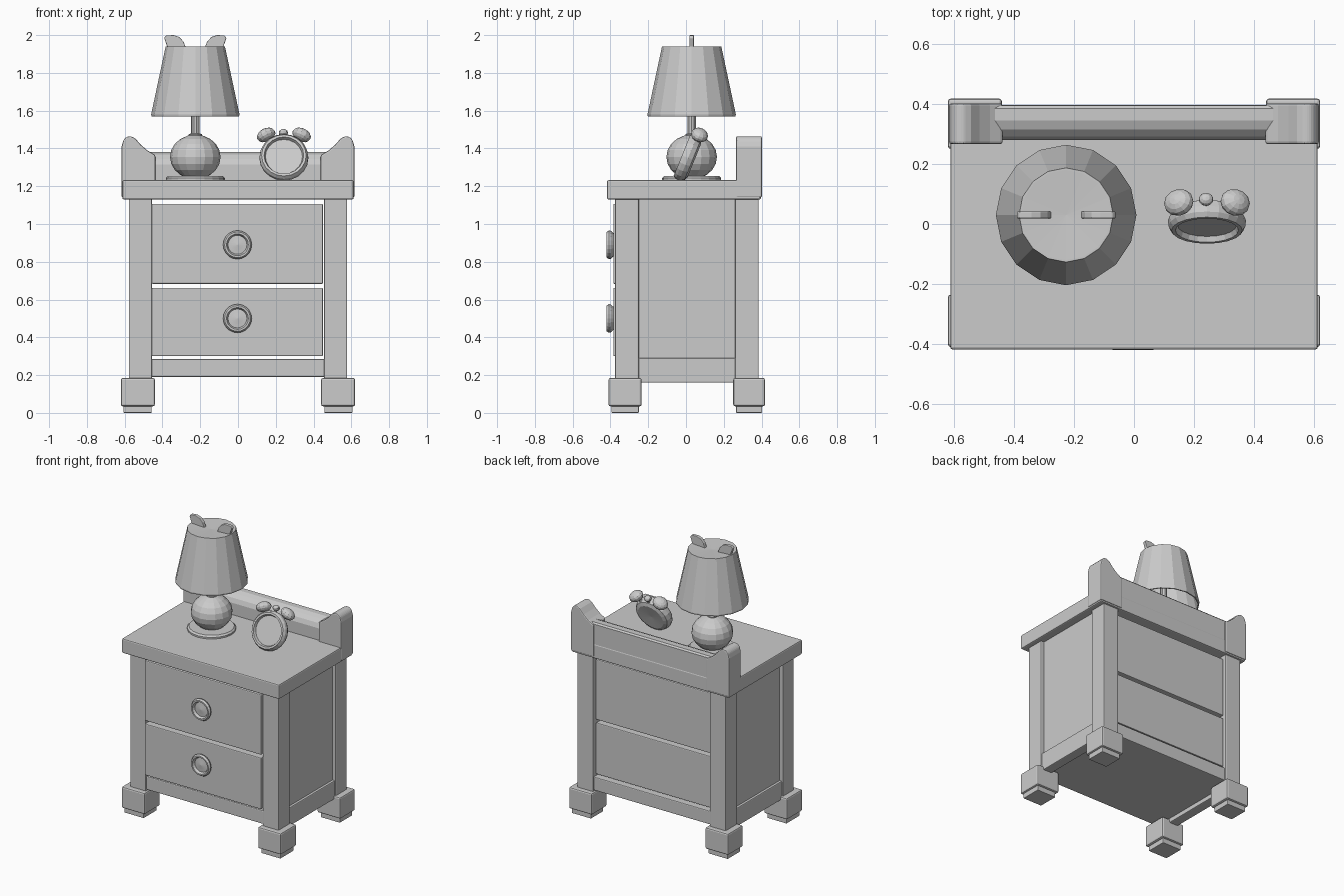
import bpy, bmesh, math
from mathutils import Matrix, Vector

if "Cube" in bpy.data.objects:
    bpy.data.objects.remove(bpy.data.objects["Cube"])


def finish(name, bm, bevel=0.0):
    bmesh.ops.recalc_face_normals(bm, faces=bm.faces)
    me = bpy.data.meshes.new(name)
    bm.to_mesh(me)
    bm.free()
    ob = bpy.data.objects.new(name, me)
    bpy.context.collection.objects.link(ob)
    if bevel:
        mod = ob.modifiers.new("bevel", 'BEVEL')
        mod.width = bevel
        mod.segments = 2
        mod.limit_method = 'ANGLE'
    return ob


def box(name, x, y, z, bevel=0.006):
    bm = bmesh.new()
    size = [b - a for a, b in (x, y, z)]
    mid = [(a + b) / 2 for a, b in (x, y, z)]
    bmesh.ops.create_cube(bm, size=1, matrix=Matrix.Translation(mid) @ Matrix.Diagonal((*size, 1)))
    return finish(name, bm, bevel)


def prism(name, points, offset, bevel=0.0):
    """Extrude a planar outline along offset."""
    bm = bmesh.new()
    face = bm.faces.new([bm.verts.new(p) for p in points])
    ext = bmesh.ops.extrude_face_region(bm, geom=[face], use_keep_orig=True)
    bmesh.ops.translate(bm, vec=offset, verts=[v for v in ext['geom'] if isinstance(v, bmesh.types.BMVert)])
    return finish(name, bm, bevel)


def lathe(name, profile, segs, matrix):
    """Spin an (r, z) profile around z, then place it."""
    bm = bmesh.new()
    verts = [bm.verts.new((r, 0, z)) for r, z in profile]
    edges = [bm.edges.new(p) for p in zip(verts, verts[1:])]
    bmesh.ops.spin(bm, geom=verts + edges, cent=(0, 0, 0), axis=(0, 0, 1),
                   angle=math.tau, steps=segs, use_duplicate=False)
    bmesh.ops.remove_doubles(bm, verts=bm.verts, dist=1e-4)
    bmesh.ops.transform(bm, matrix=matrix, verts=bm.verts)
    return finish(name, bm)


def ball(name, matrix, segs=12, rings=8):
    bm = bmesh.new()
    bmesh.ops.create_uvsphere(bm, u_segments=segs, v_segments=rings, radius=1, matrix=matrix)
    return finish(name, bm)


def span(s, a, b):
    return tuple(sorted((s * a, s * b)))


# Legs, feet and side panels
for s, side in ((-1, "left"), (1, "right")):
    for front, py, fy in (("front", (-0.375, -0.25), (-0.41, -0.235)),
                          ("back", (0.26, 0.385), (0.25, 0.418))):
        box(f"{front}_{side}_post", span(s, 0.455, 0.578), py, (0.17, 1.14))
        box(f"{front}_{side}_foot", span(s, 0.44, 0.62), fy, (0.035, 0.185), 0.01)
        box(f"{front}_{side}_foot_pad", span(s, 0.457, 0.607), (fy[0] + 0.015, fy[1] - 0.015), (0, 0.04), 0.004)
    box(f"{side}_panel", span(s, 0.52, 0.553), (-0.26, 0.27), (0.27, 1.14), 0)
    box(f"{side}_lower_rail", span(s, 0.5, 0.57), (-0.26, 0.27), (0.16, 0.29))

# Front and back rails, bottom board
box("front_lower_rail", (-0.46, 0.46), (-0.365, -0.3), (0.19, 0.285))
box("back_lower_rail", (-0.46, 0.46), (0.31, 0.375), (0.19, 0.285))
box("bottom_board", (-0.52, 0.52), (-0.355, 0.365), (0.19, 0.22), 0)

# Drawers with round pulls
pull = [(0, 0), (0.06, 0), (0.074, 0.015), (0.076, 0.025), (0.068, 0.037),
        (0.058, 0.037), (0.05, 0.02), (0.03, 0.022), (0, 0.026)]
for name, z, kz in (("lower", (0.3, 0.662), 0.5), ("upper", (0.683, 1.107), 0.89)):
    box(f"{name}_drawer", (-0.457, 0.45), (-0.385, 0.36), z)
    lathe(f"{name}_drawer_pull", pull, 20,
          Matrix.Translation((-0.003, -0.383, kz)) @ Matrix.Rotation(math.pi / 2, 4, 'X'))

# Top and raised back
box("table_top", (-0.612, 0.612), (-0.418, 0.397), (1.13, 1.232), 0.008)
rail = [(0.395, 1.2), (0.28, 1.2), (0.28, 1.315), (0.292, 1.345), (0.315, 1.368),
        (0.345, 1.38), (0.385, 1.38), (0.395, 1.37)]
prism("back_rail", [(-0.57, y, z) for y, z in rail], Vector((1.14, 0, 0)))
horn = [(0.616, 1.14), (0.616, 1.41), (0.607, 1.445), (0.59, 1.462), (0.568, 1.465),
        (0.543, 1.452), (0.515, 1.42), (0.48, 1.39), (0.438, 1.365), (0.438, 1.14)]
for s, side in ((-1, "left"), (1, "right")):
    prism(f"{side}_back_end", [(s * x, 0.266, z) for x, z in horn], Vector((0, 0.136, 0)), 0.008)

# Lamp
LX, LY = -0.226, 0.03
at_lamp = Matrix.Translation((LX, LY, 0))
lathe("lamp_base", [(0, 1.225), (0.156, 1.225), (0.156, 1.243), (0.145, 1.254), (0, 1.254)], 20, at_lamp)
ball("lamp_body", Matrix.Translation((LX, LY, 1.355)) @ Matrix.Diagonal((0.134, 0.134, 0.118, 1)), 16, 10)
lathe("lamp_stem", [(0, 1.45), (0.035, 1.455), (0.035, 1.475), (0.023, 1.48), (0.023, 1.92), (0, 1.92)], 10, at_lamp)
lathe("lamp_shade", [(0, 1.932), (0.15, 1.94), (0.157, 1.94), (0.234, 1.58), (0.232, 1.57),
                     (0.224, 1.57), (0.147, 1.922), (0, 1.918)], 16, at_lamp)
ear = [(0.142, 1.92), (0.165, 1.985), (0.155, 1.998), (0.115, 2.0), (0.085, 1.99), (0.062, 1.965), (0.045, 1.92)]
for s, side in ((-1, "left"), (1, "right")):
    prism(f"{side}_shade_ear", [(LX + s * x, LY - 0.012, z) for x, z in ear], Vector((0, 0.024, 0)), 0.004)

# Alarm clock, leaning back (local z is up along the lean, -y is the face)
clock = Matrix.Translation((0.243, 0.012, 1.35)) @ Matrix.Rotation(math.radians(-22), 4, 'X')
face_on = clock @ Matrix.Rotation(math.pi / 2, 4, 'X')
lathe("clock_body", [(0, -0.03), (0.095, -0.035), (0.118, -0.025), (0.13, 0), (0.128, 0.02), (0.118, 0.036),
                     (0.105, 0.036), (0.098, 0.018), (0, 0.018)], 20, face_on)
for s, side in ((-1, "left"), (1, "right")):
    tilt = Matrix.Rotation(s * math.radians(25), 4, 'Y')
    ball(f"{side}_clock_bell", clock @ Matrix.Translation((s * 0.094, 0.01, 0.135))
         @ tilt @ Matrix.Diagonal((0.052, 0.046, 0.034, 1)))
    lathe(f"{side}_bell_stem", [(0, 0.09), (0.012, 0.09), (0.012, 0.16), (0, 0.16)], 8,
          clock @ Matrix.Translation((0, 0.01, 0)) @ Matrix.Rotation(s * math.radians(33), 4, 'Y'))
lathe("clock_hammer_stem", [(0, 0.11), (0.01, 0.11), (0.01, 0.15), (0, 0.15)], 8,
      clock @ Matrix.Translation((-0.003, 0.015, 0)))
ball("clock_hammer", clock @ Matrix.Translation((-0.003, 0.015, 0.15)) @ Matrix.Diagonal((0.025, 0.023, 0.019, 1)), 10, 6)
